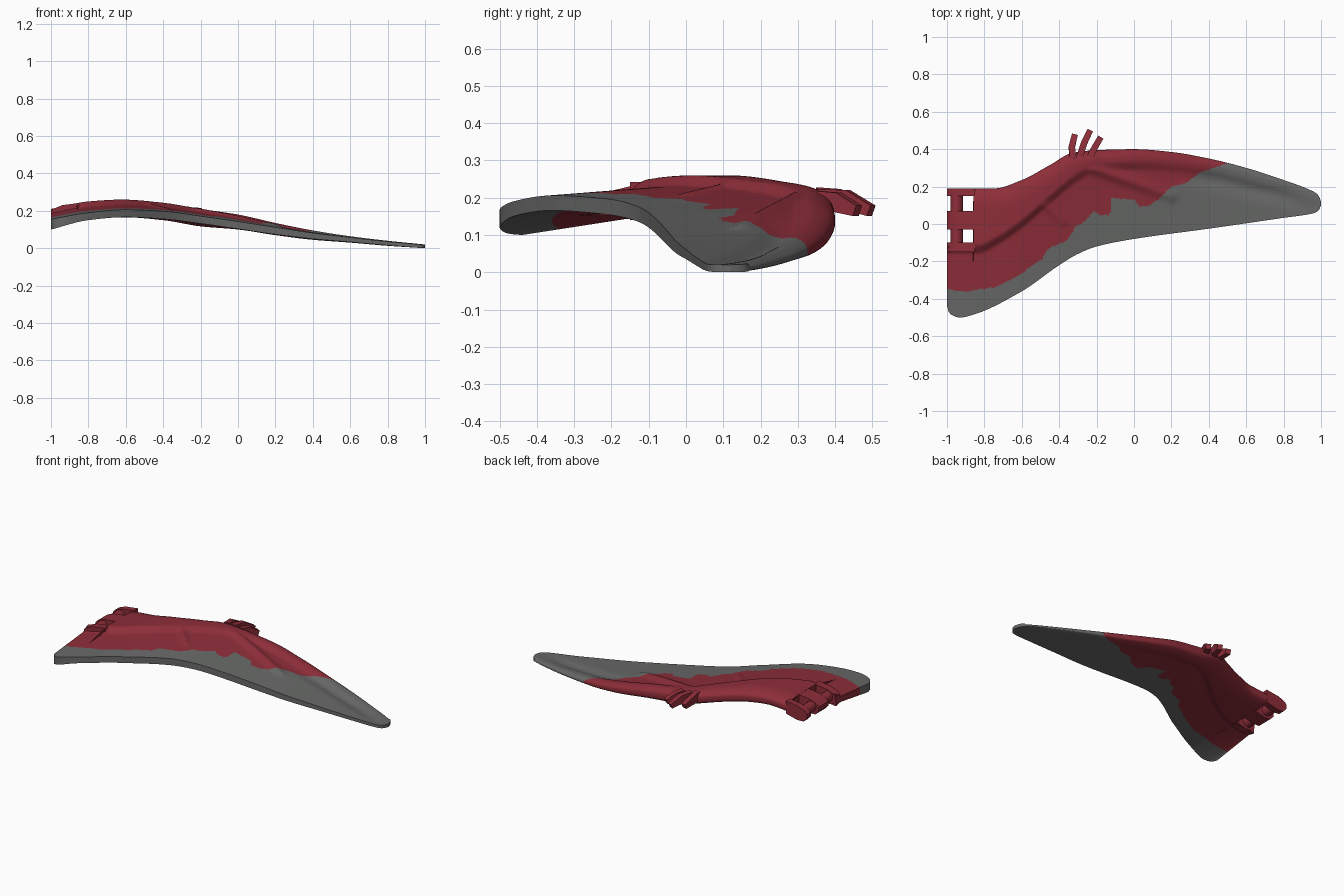
import bpy, bmesh, math
from mathutils import Vector

if "Cube" in bpy.data.objects:
    bpy.data.objects.remove(bpy.data.objects["Cube"])


def material(name, rgb):
    m = bpy.data.materials.new(name)
    m.diffuse_color = (*rgb, 1)
    m.use_nodes = True
    m.node_tree.nodes["Principled BSDF"].inputs["Base Color"].default_value = m.diffuse_color
    return m


RED = material("dark red", (0.27, 0.027, 0.041))
GREY = material("membrane grey", (0.135, 0.14, 0.135))


def curve(*pts):
    """Monotone smooth curve through (x, value) points."""
    n = len(pts)
    d = [(pts[i + 1][1] - pts[i][1]) / (pts[i + 1][0] - pts[i][0]) for i in range(n - 1)]
    t = [d[0]] + [0 if a * b <= 0 else 2 * a * b / (a + b) for a, b in zip(d, d[1:])] + [d[-1]]

    def f(x):
        x = min(max(x, pts[0][0]), pts[-1][0])
        i = 0
        while i < n - 2 and x > pts[i + 1][0]:
            i += 1
        h = pts[i + 1][0] - pts[i][0]
        u = (x - pts[i][0]) / h
        return ((1 + 2 * u) * (1 - u) ** 2 * pts[i][1] + u * (1 - u) ** 2 * h * t[i]
                + u * u * (3 - 2 * u) * pts[i + 1][1] + u * u * (u - 1) * h * t[i + 1])
    return f


# Outline of the wing seen from above
lead = curve((-1, .19), (-.75, .19), (-.6, .235), (-.45, .315), (-.33, .38), (-.2, .395), (0, .4),
             (.2, .385), (.4, .35), (.6, .3), (.8, .235), (.95, .178), (.985, .155), (1, .12))
trail = curve((-1, -.44), (-.985, -.48), (-.93, -.5), (-.86, -.485), (-.6, -.36), (-.4, -.22),
              (-.3, -.16), (-.2, -.12), (0, -.08), (.4, -.025), (.8, .033), (.95, .055), (.985, .07), (1, .1))
# Rear edge of the thick arm, and the heights along the wing
arm_edge = curve((-1, -.135), (-.83, -.135), (-.75, -.1), (-.6, 0), (-.45, .13), (-.3, .25),
                 (-.2, .3), (0, .31), (.2, .305), (.4, .285), (.6, .24), (.8, .19), (1, .115))
arm_top = curve((-1, .21), (-.8, .25), (-.62, .26), (-.4, .243), (-.2, .21), (0, .18),
                (.2, .135), (.4, .095), (.6, .064), (.8, .04), (1, .02))
arm_bot = curve((-1, .135), (-.8, .157), (-.6, .165), (-.4, .15), (-.2, .117), (0, .1),
                (.2, .07), (.4, .045), (.6, .03), (.8, .013), (1, 0))
edge_top = curve((-1, .155), (-.8, .19), (-.6, .206), (-.4, .198), (-.2, .172), (0, .143),
                 (.2, .112), (.4, .082), (.6, .058), (.8, .036), (1, .02))
edge_bot = curve((-1, .1), (-.8, .15), (-.6, .166), (-.4, .156), (-.2, .132), (0, .103),
                 (.2, .074), (.4, .05), (.6, .033), (.8, .015), (1, 0))
# Border between the red and the grey skin
border = [(-1, -.35), (-.9, -.36), (-.75, -.34), (-.62, -.28), (-.53, -.21), (-.49, -.19), (-.46, -.13),
          (-.36, -.09), (-.31, -.01), (-.27, .01), (-.21, .07), (-.19, .05), (-.13, .045), (-.12, .14),
          (0, .13), (.03, .09), (.08, .1), (.13, .13), (.2, .2), (.28, .22), (.35, .275), (.5, .325),
          (.54, .36), (1, .6)]


def border_y(x):
    for (x0, y0), (x1, y1) in zip(border, border[1:]):
        if x <= x1:
            return y0 + (y1 - y0) * (x - x0) / (x1 - x0)
    return 1


def ridge(x, y, a, b, height, width):
    """Rounded crest along a line, fading toward its outer end."""
    p, a, b = Vector((x, y)), Vector(a), Vector(b)
    u = min(max((p - a).dot(b - a) / (b - a).length_squared, 0), 1)
    return height * (1 - .5 * u) * math.exp(-((p - a.lerp(b, u)).length / width) ** 2)


def skin(x, y):
    """Upper and lower height of the wing."""
    a, tr = arm_edge(x), trail(x)
    s = min(max((y - tr) / max(a - tr, .01), 0), 1)
    m = min(max((y - a + .03) / .06, 0), 1)
    m = m * m * (3 - 2 * m)
    at, ab, et, eb = arm_top(x), arm_bot(x), edge_top(x), edge_bot(x)
    top = et + (at - et) * .5 * s
    top -= .012 * math.exp(-((y - a + .05) / .04) ** 2) * min(max((x - .1) / .3, 0), 1) * min(max((1 - x) / .3, 0), 1)
    top += ridge(x, y, (-.22, .3), (.2, .15), .022, .03) + ridge(x, y, (-.48, .11), (-.38, .01), .014, .022)
    bot = eb + (ab + .012 * min(1, max(0, .6 - x)) - eb) * s
    top, bot = top + (at - top) * m, bot + (ab - bot) * m
    # round the front rim
    w = min(.11, .6 * (lead(x) - a))
    d = min(max((lead(x) - y) / max(w, .01), 0), 1)
    e = .2 + .8 * math.sqrt(max(0, 1 - (1 - d) ** 2))
    mid = (at + ab) / 2 - .005
    if x < .97:
        top, bot = mid + (top - mid) * e, mid + (bot - mid) * e
    return top, bot


def finish(name, bm, mats, angle=35):
    bmesh.ops.recalc_face_normals(bm, faces=bm.faces)
    me = bpy.data.meshes.new(name)
    bm.to_mesh(me)
    bm.free()
    ob = bpy.data.objects.new(name, me)
    bpy.context.collection.objects.link(ob)
    for m in mats:
        me.materials.append(m)
    bpy.ops.object.select_all(action='DESELECT')
    ob.select_set(True)
    bpy.context.view_layer.objects.active = ob
    bpy.ops.object.shade_smooth_by_angle(angle=math.radians(angle))
    return ob


# Wing panel: two skins over one grid, cut back at the hinge, closed by a rim
NX, NV = 210, 80
xs = sorted([-1 + 2 * i / NX for i in range(NX + 1)] + [-.997, -.861, -.859, .994, .997, .999])
bm = bmesh.new()
upper, lower = [], []
for x in xs:
    front = -.105 if x < -.86 else lead(x)
    back = trail(x)
    up, lo = [], []
    for j in range(NV + 1):
        y = front + (back - front) * (j / NV) ** 1.3
        t, b = skin(x, y)
        up.append(bm.verts.new((x, y, t)))
        lo.append(bm.verts.new((x, y, b)))
    upper.append(up)
    lower.append(lo)
n = len(xs)
for i in range(n - 1):
    for j in range(NV):
        for g in (upper, lower):
            bm.faces.new((g[i][j], g[i + 1][j], g[i + 1][j + 1], g[i][j + 1]))
    for j in (0, NV):
        bm.faces.new((upper[i][j], upper[i + 1][j], lower[i + 1][j], lower[i][j]))
for i in (0, n - 1):
    for j in range(NV):
        bm.faces.new((upper[i][j], upper[i][j + 1], lower[i][j + 1], lower[i][j]))
for f in bm.faces:
    c = f.calc_center_median()
    f.material_index = 0 if c.y > border_y(c.x) else 1
finish("wing_panel", bm, (RED, GREY))

# Hinge knuckles: one side profile extruded across each finger
profile = [(-1, .168), (-1, .195), (-.985, .212), (-.94, .23), (-.85, .242), (-.85, .16), (-.93, .14), (-.975, .142)]
for k, (y0, y1) in enumerate([(-.15, -.1), (-.03, .07), (.15, .19)]):
    bm = bmesh.new()
    f = bm.faces.new([bm.verts.new((x, y0, z)) for x, z in profile])
    ext = bmesh.ops.extrude_face_region(bm, geom=[f])
    bmesh.ops.translate(bm, vec=(0, y1 - y0, 0), verts=[v for v in ext["geom"] if isinstance(v, bmesh.types.BMVert)])
    finish(f"hinge_knuckle_{k + 1}", bm, (RED,))

# Hinge pin
bm = bmesh.new()
bmesh.ops.create_cone(bm, cap_ends=True, segments=24, radius1=.033, radius2=.033, depth=.32)
for v in bm.verts:
    v.co = Vector((v.co.x - .948, v.co.z + .02, v.co.y + .188))
finish("hinge_pin", bm, (RED,))

# Claws: tapered square sweeps bending down at the tip
claws = [[(-.325, .35, .2), (-.333, .41, .198), (-.317, .475, .175)],
         [(-.29, .36, .195), (-.268, .43, .195), (-.236, .497, .165)],
         [(-.235, .36, .19), (-.212, .405, .188), (-.18, .46, .165)]]
for k, path in enumerate(claws):
    bm = bmesh.new()
    rings = []
    for i, p in enumerate(path):
        p = Vector(p)
        d = Vector(path[min(i + 1, 2)]) - Vector(path[max(i - 1, 0)])
        side = d.cross(Vector((0, 0, 1))).normalized()
        up = side.cross(d).normalized()
        w, h = .018 - .001 * i, (.028, .026, .015)[i]
        rings.append([bm.verts.new(p + side * w * a + up * h * b) for a, b in ((-1, -1), (1, -1), (1, 1), (-1, 1))])
    for r0, r1 in zip(rings, rings[1:]):
        for j in range(4):
            bm.faces.new((r0[j], r0[j - 1], r1[j - 1], r1[j]))
    bm.faces.new(rings[0])
    bm.faces.new(rings[-1])
    finish(f"claw_{k + 1}", bm, (RED,))
